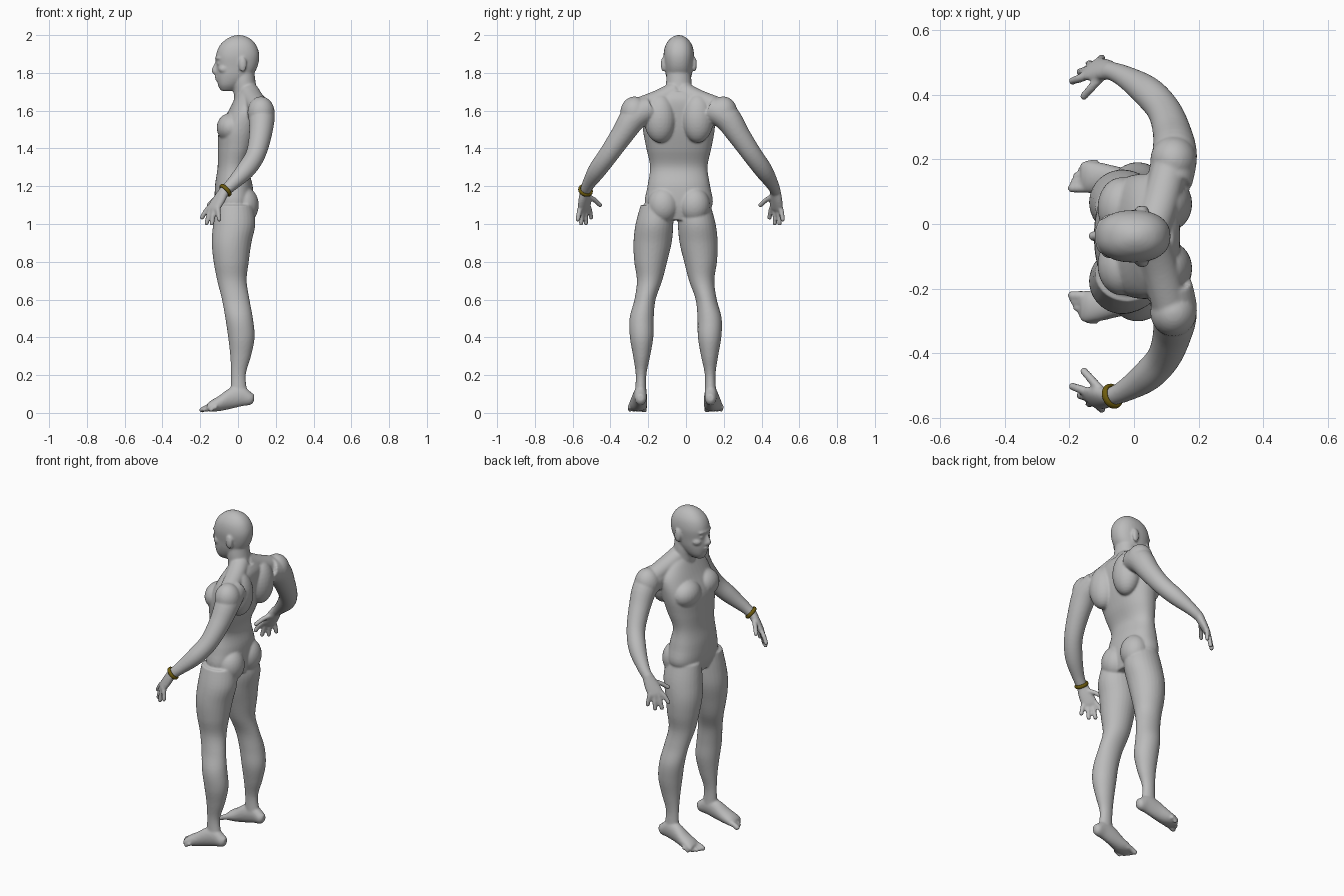
import bpy, bmesh, math
from mathutils import Vector, Matrix

default = bpy.data.objects.get("Cube")
if default:
    bpy.data.objects.remove(default, do_unlink=True)

# Symmetry planes: the pose leans slightly, so each region has its own
LEG_MID, TORSO_MID, ARM_MID = -0.055, -0.038, -0.03
FORWARD = Vector((1, 0, 0))
SIDEWAYS = Vector((0, 1, 0))
UP = Vector((0, 0, 1))


def make_material(name, colour, roughness):
    material = bpy.data.materials.new(name)
    material.use_nodes = True
    material.diffuse_color = (*colour, 1)
    shader = material.node_tree.nodes["Principled BSDF"]
    shader.inputs["Base Color"].default_value = (*colour, 1)
    shader.inputs["Roughness"].default_value = roughness
    return material


def spline(rows, steps):
    """Catmull-Rom interpolation of whole rows of numbers."""
    result = []
    last = len(rows) - 1
    for i in range(last):
        a, b = rows[max(i - 1, 0)], rows[i]
        c, d = rows[i + 1], rows[min(i + 2, last)]
        for step in range(steps):
            t = step / steps
            result.append([
                q + t * ((r - p) + t * ((2 * p - 5 * q + 4 * r - s) + t * (3 * (q - r) + s - p))) / 2
                for p, q, r, s in zip(a, b, c, d)])
    result.append(list(rows[last]))
    return result


def loft(bm, rows, reference=FORWARD, axis=None, power=1.0, segments=24, steps=5):
    """Skin rings given as x, y, z, radius along reference, other radius."""
    rows = spline(rows, steps)
    centres = [Vector(row[:3]) for row in rows]
    rings = []
    for i, row in enumerate(rows):
        tangent = axis or (centres[min(i + 1, len(rows) - 1)] - centres[max(i - 1, 0)]).normalized()
        u = (reference - tangent * reference.dot(tangent)).normalized()
        v = tangent.cross(u)
        ring = []
        for k in range(segments):
            angle = math.tau * k / segments
            c, s = math.cos(angle), math.sin(angle)
            c = math.copysign(abs(c) ** power, c)
            s = math.copysign(abs(s) ** power, s)
            ring.append(bm.verts.new(centres[i] + u * c * row[3] + v * s * row[4]))
        rings.append(ring)
    for low, high in zip(rings, rings[1:]):
        for k in range(segments):
            n = (k + 1) % segments
            bm.faces.new((low[k], low[n], high[n], high[k]))
    bm.faces.new(rings[0])
    bm.faces.new(rings[-1])


def blob(bm, centre, radii):
    matrix = Matrix.Translation(centre) @ Matrix.Diagonal((*radii, 1))
    bmesh.ops.create_uvsphere(bm, u_segments=24, v_segments=16, radius=1, matrix=matrix)


def sided(rows, mid, side):
    """Turn distances from the symmetry plane into y positions."""
    return [(x, mid + side * d, *rest) for x, d, *rest in rows]


def digit(bm, points, radius, mid, side):
    """A finger or toe with a rounded tip."""
    sizes = (1, 1, 0.9)
    rows = [(*p, radius * s, radius * s) for p, s in zip(points, sizes)]
    loft(bm, sided(rows, mid, side), reference=SIDEWAYS, segments=12)
    tip = sided([points[-1]], mid, side)[0]
    blob(bm, tip, [radius * 0.95] * 3)


def halfway(a, b, lift):
    return tuple((Vector(a) + Vector(b)) / 2 + UP * lift)


def build_torso(bm):
    # x centre, height, half depth, half width
    profile = [(-.015, 1.02, .075, .11), (-.02, 1.1, .1, .178), (-.022, 1.2, .1, .166),
               (-.025, 1.3, .083, .152), (-.006, 1.4, .1, .172), (.012, 1.5, .112, .19),
               (.045, 1.6, .095, .19), (.06, 1.66, .08, .15), (.06, 1.7, .06, .09)]
    loft(bm, [(x, TORSO_MID, z, a, b) for x, z, a, b in profile], axis=UP, power=0.9, segments=40)
    for side in (-1, 1):
        muscles = [((-.038, .088, 1.51), (.075, .095, .078)),    # chest
                   ((.105, .1, 1.56), (.075, .085, .13)),        # shoulder blade
                   ((.035, .082, 1.1), (.075, .083, .095)),      # buttock
                   ((.122, .235, 1.59), (.072, .075, .085))]     # deltoid
        for centre, radii in muscles:
            blob(bm, sided([centre], TORSO_MID, side)[0], radii)
        trapezius = [(.055, .02, 1.7, .055, .055), (.08, .1, 1.663, .055, .05),
                     (.11, .21, 1.615, .055, .055)]
        loft(bm, sided(trapezius, TORSO_MID, side))


def build_head(bm):
    neck = [(.06, 1.62, .075, .085), (.04, 1.7, .064, .07), (.03, 1.76, .062, .067),
            (.025, 1.83, .06, .06)]
    skull = [(-.055, 1.705, .035, .025), (-.045, 1.735, .06, .05), (-.022, 1.78, .092, .067),
             (-.006, 1.83, .108, .075), (-.002, 1.89, .115, .081), (.0, 1.94, .1, .073),
             (.003, 1.975, .07, .052), (.004, 1.994, .035, .026), (.004, 2, .008, .006)]
    for profile, power in ((neck, 1), (skull, 0.88)):
        loft(bm, [(x, TORSO_MID, z, a, b) for x, z, a, b in profile], axis=UP, power=power, segments=32)
    nose = [(-.108, TORSO_MID, 1.862, .01, .01), (-.118, TORSO_MID, 1.835, .013, .012),
            (-.125, TORSO_MID, 1.812, .016, .016), (-.112, TORSO_MID, 1.8, .014, .015)]
    loft(bm, nose, segments=12)
    features = [((-.098, 0, 1.878), (.024, .056, .014)),     # brow
                ((-.106, 0, 1.778), (.018, .026, .008)),     # upper lip
                ((-.104, 0, 1.764), (.017, .023, .008)),     # lower lip
                ((-.082, 0, 1.733), (.023, .03, .022))]      # chin
    for side in (-1, 1):
        features += [((-.072, side * .043, 1.82), (.032, .026, .024)),   # cheek
                     ((-.098, side * .032, 1.85), (.014, .015, .01)),    # eyelid
                     ((.025, side * .083, 1.845), (.021, .012, .04))]    # ear
    for (x, d, z), radii in features:
        blob(bm, (x, TORSO_MID + d, z), radii)


def build_leg(bm, side):
    leg = [(-.02, .1, 1.1, .1, .085), (-.02, .112, 1, .112, .1), (-.034, .122, .9, .105, .101),
           (-.036, .132, .8, .093, .087), (-.032, .138, .7, .078, .067), (-.012, .162, .6, .073, .056),
           (.006, .18, .5, .073, .064), (.018, .18, .4, .07, .062), (.014, .18, .3, .055, .045),
           (.002, .183, .2, .039, .028), (.006, .185, .1, .045, .031)]
    loft(bm, sided(leg, LEG_MID, side), axis=UP, segments=28)
    foot = [(.085, .185, .08, .015, .018), (.067, .185, .077, .029, .034), (.02, .187, .09, .034, .055),
            (-.04, .19, .077, .04, .056), (-.1, .197, .05, .047, .041), (-.145, .2, .036, .049, .028),
            (-.165, .202, .027, .042, .018)]
    loft(bm, sided(foot, LEG_MID, side), reference=SIDEWAYS, axis=FORWARD)
    for i in range(5):
        spread = .166 + .019 * i
        base = (-.135 + .006 * i, spread + .002, .03)
        tip = (-.19 + .003 * i * i, spread, .016)
        digit(bm, (base, halfway(base, tip, .006), tip), .016 if i == 0 else .0115, LEG_MID, side)


def build_arm(bm, side):
    arm = [(.11, .16, 1.61, .07, .07), (.125, .24, 1.57, .07, .072), (.118, .31, 1.47, .06, .06),
           (.092, .382, 1.365, .052, .052), (.04, .44, 1.285, .049, .048),
           (-.03, .486, 1.212, .035, .034), (-.075, .505, 1.17, .029, .027)]
    loft(bm, sided(arm, ARM_MID, side))
    # Hand
    across = Vector((1, side * 0.9, 0))
    palm = [(-.07, .503, 1.18, .029, .026), (-.1, .507, 1.13, .04, .023),
            (-.13, .508, 1.085, .043, .018), (-.138, .51, 1.07, .035, .012)]
    loft(bm, sided(palm, ARM_MID, side), reference=across)
    fingers = [((-.152, .485, 1.09), (-.19, .472, 1.035)), ((-.143, .503, 1.08), (-.166, .5, 1.005)),
               ((-.126, .518, 1.08), (-.138, .525, 1.003)), ((-.108, .53, 1.09), (-.1, .542, 1.025)),
               ((-.1, .485, 1.145), (-.155, .425, 1.1))]
    for knuckle, tip in fingers:
        digit(bm, (knuckle, halfway(knuckle, tip, .005), tip), .0135, ARM_MID, side)


# Body: overlapping muscle volumes fused into one smooth skin
bm = bmesh.new()
build_torso(bm)
build_head(bm)
for side in (-1, 1):
    build_leg(bm, side)
    build_arm(bm, side)
bmesh.ops.recalc_face_normals(bm, faces=bm.faces)
mesh = bpy.data.meshes.new("body")
bm.to_mesh(mesh)
bm.free()
mesh.shade_smooth()
mesh.materials.append(make_material("grey skin", (0.5, 0.5, 0.5), 0.6))
body = bpy.data.objects.new("body", mesh)
bpy.context.collection.objects.link(body)
fuse = body.modifiers.new("fuse", 'REMESH')
fuse.mode = 'VOXEL'
fuse.voxel_size = 0.006
fuse.use_smooth_shade = True
soften = body.modifiers.new("soften", 'SMOOTH')
soften.factor = 0.5
soften.iterations = 6

# Bracelet on the right wrist
along = Vector((-.045, -.02, -.042))
bpy.ops.mesh.primitive_torus_add(major_segments=40, minor_segments=10, major_radius=.033, minor_radius=.007,
                                 location=(-.067, ARM_MID - .502, 1.178),
                                 rotation=along.to_track_quat('Z', 'Y').to_euler())
bracelet = bpy.context.object
bracelet.name = "bracelet"
bracelet.scale.z = 1.5
bracelet.data.shade_smooth()
bracelet.data.materials.append(make_material("dark gold", (0.16, 0.11, 0.004), 0.4))
